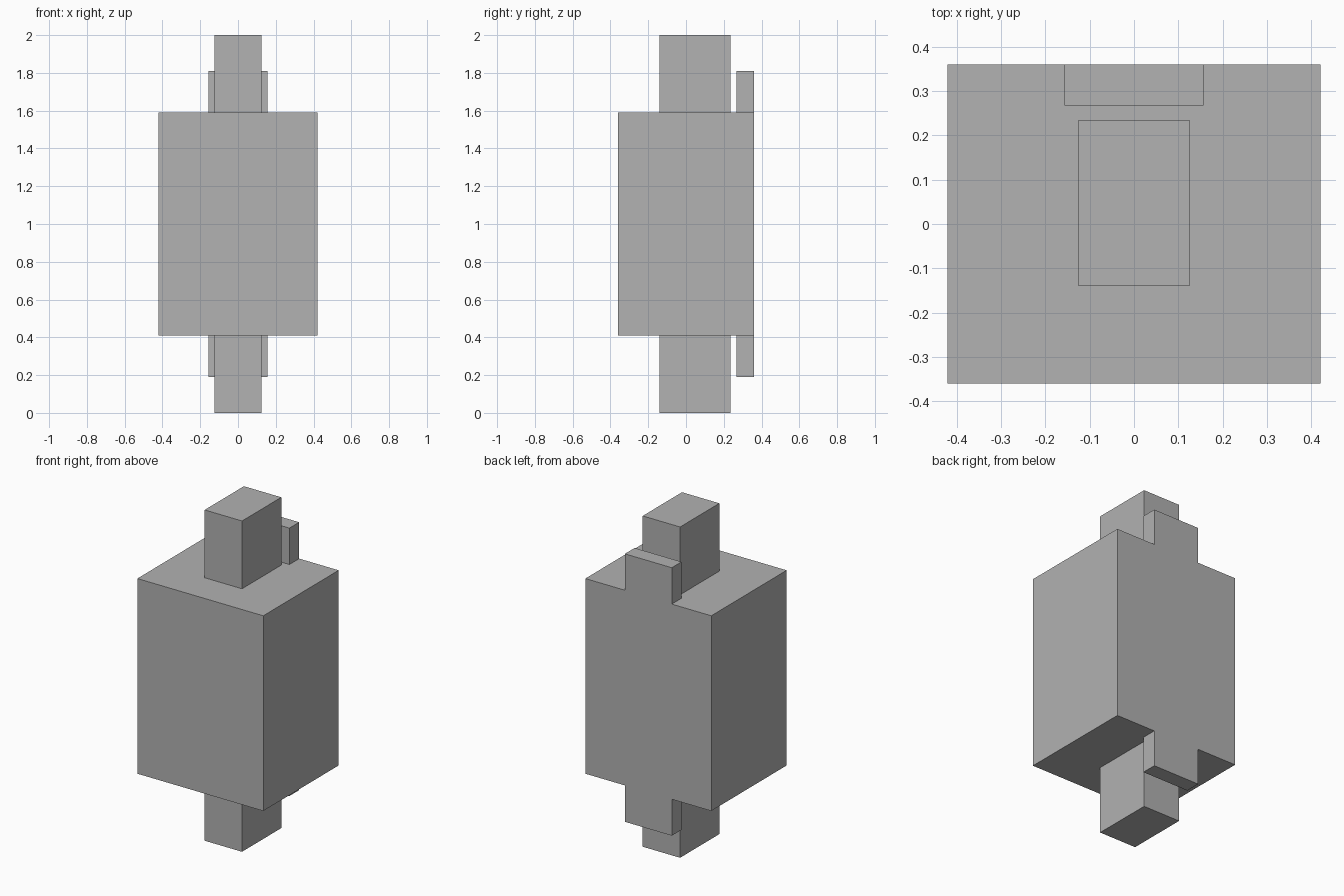
import bpy
from mathutils import Vector

default_cube = bpy.data.objects.get("Cube")
if default_cube:
    bpy.data.objects.remove(default_cube, do_unlink=True)

GREY = (0.445, 0.445, 0.445, 1.0)
grey = bpy.data.materials.new("plain_grey")
grey.use_nodes = True
grey.diffuse_color = GREY
grey.node_tree.nodes["Principled BSDF"].inputs["Base Color"].default_value = GREY


def box(name, low, high):
    """Flat-shaded box between two opposite corners."""
    low, high = Vector(low), Vector(high)
    bpy.ops.mesh.primitive_cube_add(size=1, location=(low + high) / 2)
    obj = bpy.context.object
    obj.name = name
    obj.scale = high - low
    bpy.ops.object.transform_apply(location=False, rotation=False, scale=True)
    obj.data.materials.append(grey)
    return obj


BODY_BOTTOM, BODY_TOP, HEIGHT = 0.41, 1.59, 2.0
TAB_LENGTH = 0.22

# Main block
box("body", (-0.421, -0.36, BODY_BOTTOM), (0.421, 0.36, BODY_TOP))

# Central posts and rear tabs at both ends, tabs flush with the back
for end, post_z, tab_z in (
    ("upper", (BODY_TOP, HEIGHT), (BODY_TOP, BODY_TOP + TAB_LENGTH)),
    ("lower", (0.0, BODY_BOTTOM), (BODY_BOTTOM - TAB_LENGTH, BODY_BOTTOM)),
):
    box(end + "_post", (-0.125, -0.14, post_z[0]), (0.125, 0.235, post_z[1]))
    box(end + "_rear_tab", (-0.157, 0.267, tab_z[0]), (0.157, 0.36, tab_z[1]))
